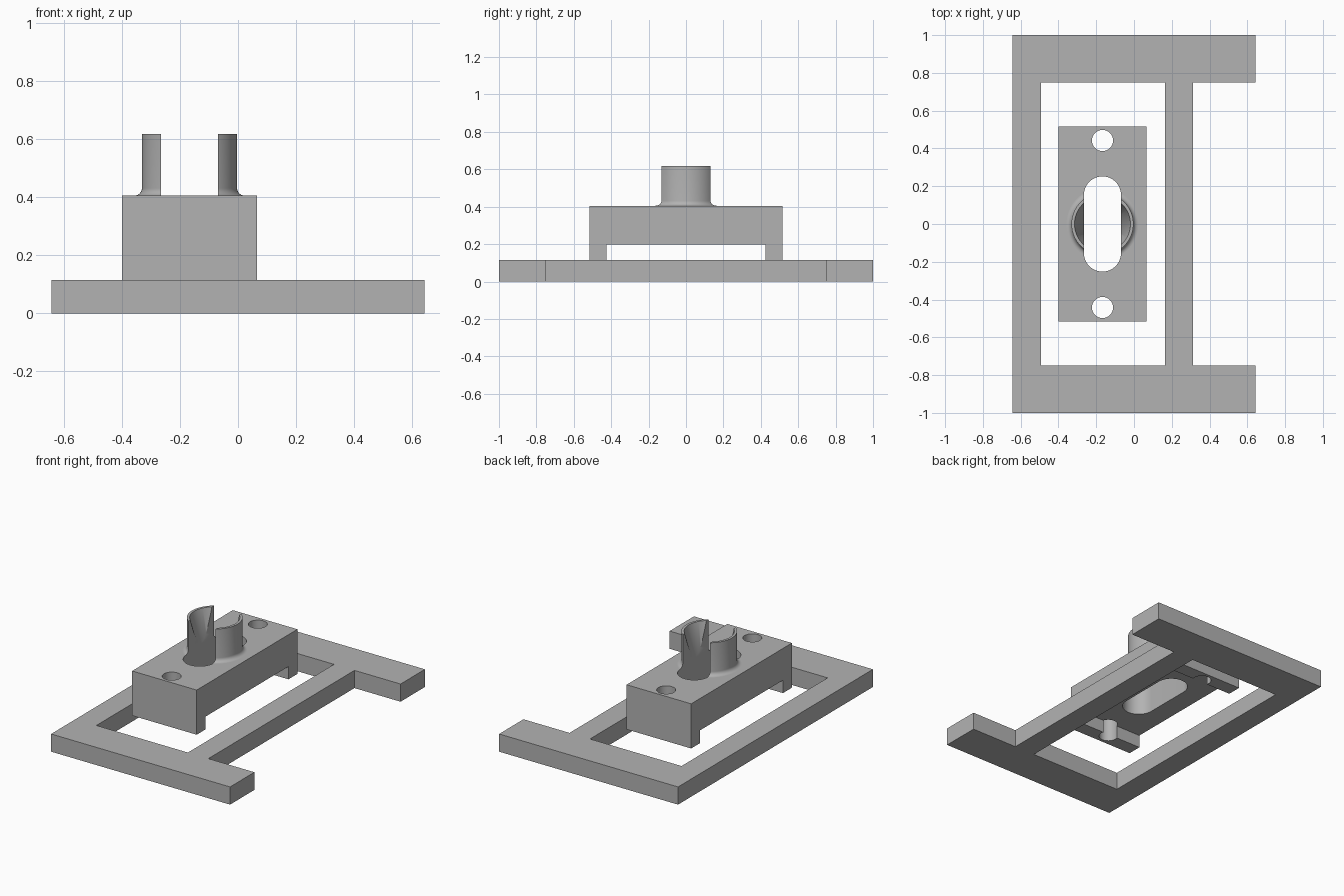
import bpy, bmesh, math

cube = bpy.data.objects.get("Cube")
if cube:
    bpy.data.objects.remove(cube, do_unlink=True)

GREY = (0.45, 0.45, 0.45, 1)
mat = bpy.data.materials.new("plain_grey")
mat.use_nodes = True
mat.diffuse_color = GREY
mat.node_tree.nodes["Principled BSDF"].inputs["Base Color"].default_value = GREY

CX = -0.167           # centre line of the block
BLOCK_TOP = 0.405
BASE_TOP = 0.115


def add_object(name, bm):
    bmesh.ops.recalc_face_normals(bm, faces=bm.faces[:])
    mesh = bpy.data.meshes.new(name)
    bm.to_mesh(mesh)
    bm.free()
    mesh.materials.append(mat)
    obj = bpy.data.objects.new(name, mesh)
    bpy.context.collection.objects.link(obj)
    return obj


def prism(name, outline, lo, hi, axis="z"):
    """Extrude an outline along z (xy points) or along x (yz points)."""
    bm = bmesh.new()

    def place(p, h):
        return (p[0], p[1], h) if axis == "z" else (h, p[0], p[1])
    rings = [[bm.verts.new(place(p, h)) for p in outline] for h in (lo, hi)]
    bm.faces.new(rings[0])
    bm.faces.new(rings[1])
    for i in range(len(outline)):
        j = (i + 1) % len(outline)
        bm.faces.new((rings[0][i], rings[0][j], rings[1][j], rings[1][i]))
    return add_object(name, bm)


def rounded(cx, cy, radius, half, steps=32):
    """Circle, stretched into a slot along y when half is above zero."""
    pts = []
    for side in (0, 1):
        for i in range(steps + 1):
            a = math.pi * (side + i / steps)
            shift = half if side == 0 else -half
            pts.append((cx + radius * math.cos(a), cy + shift + radius * math.sin(a)))
        if half == 0:
            pts.pop()
    return pts


def lathe(name, profile, steps=96):
    """Revolve a closed (radius, z) profile round the block centre."""
    bm = bmesh.new()
    rings = []
    for s in range(steps):
        a = math.tau * s / steps
        rings.append([bm.verts.new((CX + r * math.cos(a), r * math.sin(a), z)) for r, z in profile])
    for s in range(steps):
        a, b = rings[s], rings[(s + 1) % steps]
        for i in range(len(profile)):
            j = (i + 1) % len(profile)
            bm.faces.new((a[i], a[j], b[j], b[i]))
    return add_object(name, bm)


def cut(obj, cutters):
    bpy.context.view_layer.objects.active = obj
    for c in cutters:
        mod = obj.modifiers.new("cut", "BOOLEAN")
        mod.operation = "DIFFERENCE"
        mod.solver = "EXACT"
        mod.object = c
        bpy.ops.object.modifier_apply(modifier=mod.name)


def smooth(obj):
    bpy.ops.object.select_all(action="DESELECT")
    obj.select_set(True)
    bpy.context.view_layer.objects.active = obj
    bpy.ops.object.shade_smooth_by_angle(angle=math.radians(30))


# Base frame with two arms, and its window
L, R, RAIL, ARM = -0.643, 0.643, 0.312, 0.75
base = prism("base_frame", [(L, -1), (R, -1), (R, -ARM), (RAIL, -ARM),
                            (RAIL, ARM), (R, ARM), (R, 1), (L, 1)], 0, BASE_TOP)
window = prism("window_cutter", [(-0.493, -ARM), (0.165, -ARM), (0.165, ARM), (-0.493, ARM)], -0.1, 0.3)
cut(base, [window])

# Bridge block with two legs
END, GAP, UNDER = 0.517, 0.425, 0.198
block = prism("bridge_block", [(-END, BASE_TOP), (-GAP, BASE_TOP), (-GAP, UNDER), (GAP, UNDER),
                               (GAP, BASE_TOP), (END, BASE_TOP), (END, BLOCK_TOP), (-END, BLOCK_TOP)],
              -0.399, 0.065, axis="x")

# Slot and screw holes
slot = prism("slot_cutter", rounded(CX, 0, 0.098, 0.154), 0, 0.9)
holes = [prism("screw_hole_cutter", rounded(CX, y, 0.056, 0), 0, 0.9) for y in (-0.442, 0.442)]
cut(block, [slot] + holes)

# Split collar: filleted outside, tapered inside
FILLET, OUTER = 0.026, 0.164
profile = [(OUTER + FILLET, BLOCK_TOP - 0.015)]
for i in range(9):
    a = math.pi / 2 * i / 8
    profile.append((OUTER + FILLET * (1 - math.sin(a)), BLOCK_TOP + FILLET * (1 - math.cos(a))))
profile += [(OUTER, 0.618), (0.148, 0.618), (0.09, BLOCK_TOP - 0.015)]
collar = lathe("split_collar", profile)
cut(collar, [slot])

for cutter in [window, slot] + holes:
    bpy.data.objects.remove(cutter, do_unlink=True)
for part in (base, block, collar):
    smooth(part)
